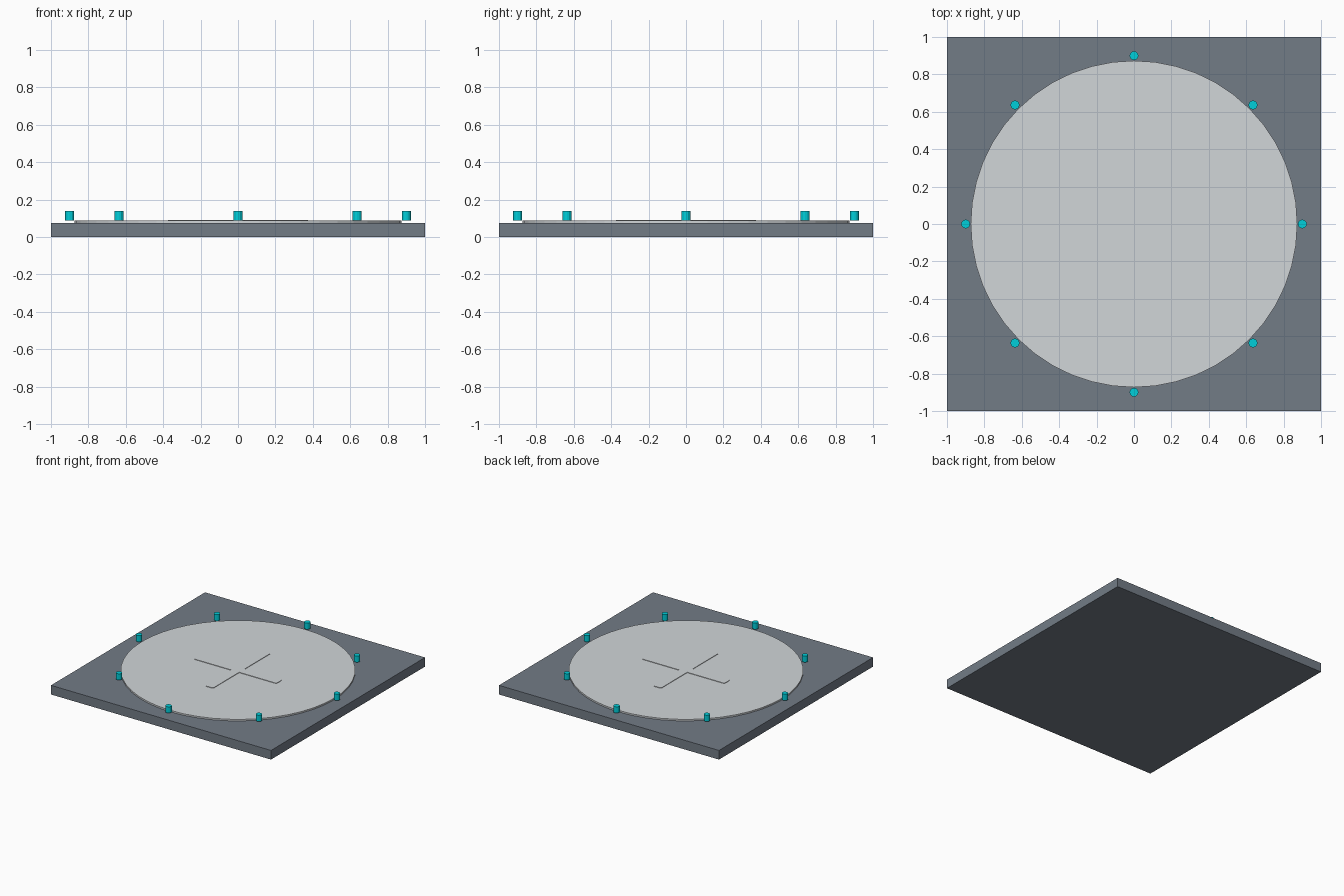
import bpy, bmesh, math
from mathutils import Matrix

if "Cube" in bpy.data.objects:
    bpy.data.objects.remove(bpy.data.objects["Cube"])


def material(name, rgb):
    m = bpy.data.materials.new(name)
    m.diffuse_color = (*rgb, 1)
    m.use_nodes = True
    m.node_tree.nodes["Principled BSDF"].inputs["Base Color"].default_value = m.diffuse_color
    return m


def finish(name, bm, mat):
    bmesh.ops.recalc_face_normals(bm, faces=bm.faces)
    me = bpy.data.meshes.new(name)
    bm.to_mesh(me)
    bm.free()
    me.materials.append(mat)
    ob = bpy.data.objects.new(name, me)
    bpy.context.collection.objects.link(ob)
    return ob


def cylinder(name, x, y, z0, z1, r, sides, mat):
    bm = bmesh.new()
    bmesh.ops.create_cone(bm, cap_ends=True, segments=sides, radius1=r, radius2=r,
                          depth=z1 - z0, matrix=Matrix.Translation((x, y, (z0 + z1) / 2)))
    return finish(name, bm, mat)


slate = material("slate", (0.17, 0.20, 0.24))
pale = material("pale_grey", (0.64, 0.67, 0.69))
cyan = material("cyan", (0.0, 0.62, 0.70))

BASE_TOP, DISC_TOP = 0.075, 0.0875

# square base slab
bm = bmesh.new()
bmesh.ops.create_cube(bm, size=1, matrix=Matrix.Translation((0, 0, BASE_TOP / 2))
                      @ Matrix.Diagonal((2, 2, BASE_TOP, 1)))
finish("base_slab", bm, slate)

# round pad
cylinder("round_pad", 0, 0, BASE_TOP, DISC_TOP, 0.873, 48, pale)

# thin raised cross on the pad
L, W = 0.375, 0.036
bm = bmesh.new()
outline = []
for k in range(4):
    c, s = round(math.cos(k * math.pi / 2)), round(math.sin(k * math.pi / 2))
    for x, y in ((L, -W), (L, W), (W, W)):
        outline.append(bm.verts.new((x * c - y * s, x * s + y * c, DISC_TOP)))
face = bm.faces.new(outline)
ext = bmesh.ops.extrude_face_region(bm, geom=[face])
for v in ext["geom"]:
    if isinstance(v, bmesh.types.BMVert):
        v.co.z += 0.004
# softened arm ends
ends = [e for e in bm.edges if abs(e.verts[0].co.z - e.verts[1].co.z) > 0.001
        and max(abs(e.verts[0].co.x), abs(e.verts[0].co.y)) > 0.3]
bmesh.ops.bevel(bm, geom=ends, offset=0.012, segments=2, profile=0.5, affect='EDGES')
finish("raised_cross", bm, pale)

# ring of eight marker lights
for k in range(8):
    a = k * math.pi / 4
    cylinder(f"marker_light_{k + 1}", 0.9 * math.cos(a), 0.9 * math.sin(a),
             DISC_TOP, 0.1385, 0.024, 12, cyan)
